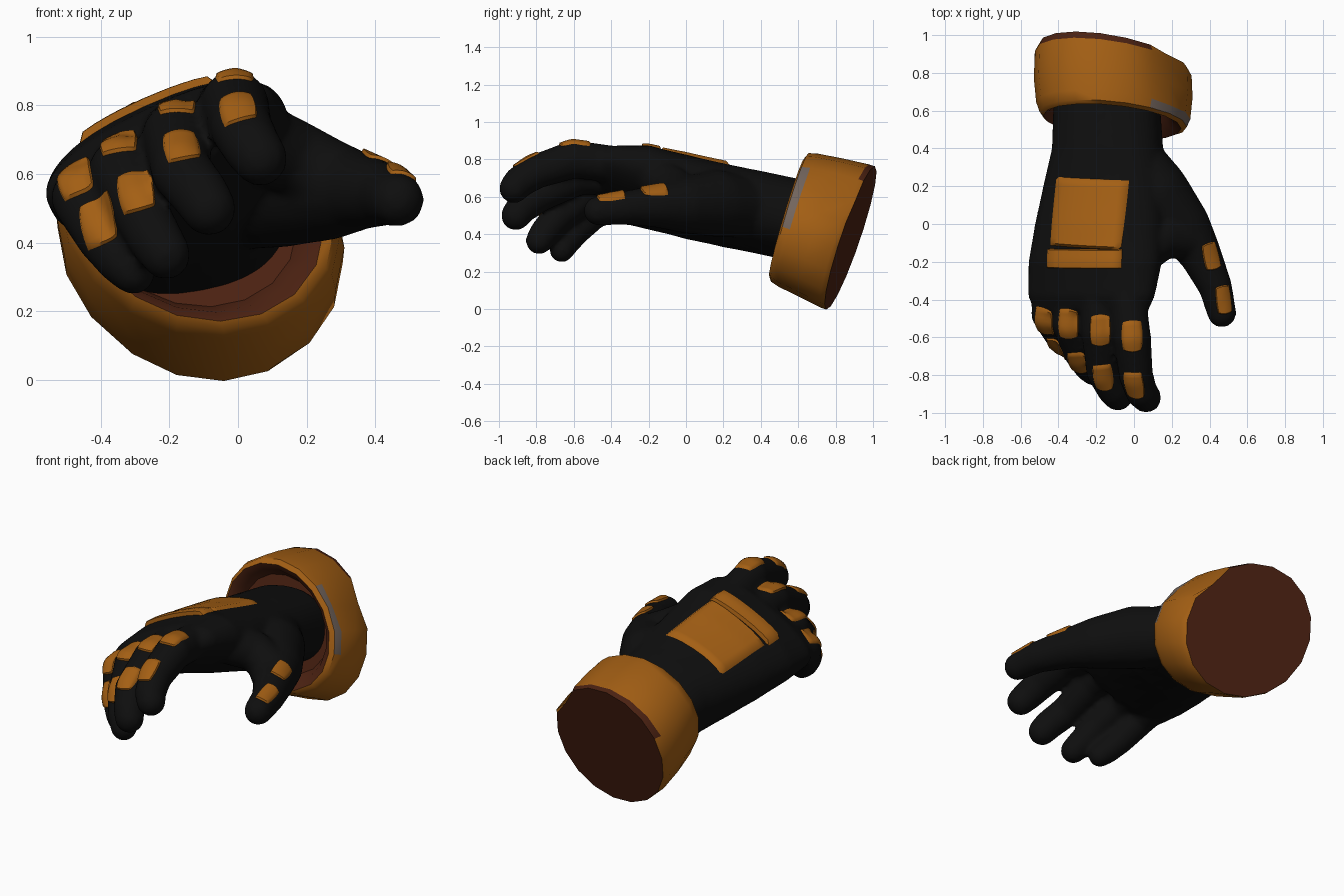
import bpy, bmesh, math
from mathutils import Vector, Matrix
from mathutils.bvhtree import BVHTree

if "Cube" in bpy.data.objects:
    bpy.data.objects.remove(bpy.data.objects["Cube"])


def material(name, r, g, b):
    m = bpy.data.materials.new(name)
    m.diffuse_color = (r, g, b, 1)
    m.use_nodes = True
    m.node_tree.nodes["Principled BSDF"].inputs["Base Color"].default_value = m.diffuse_color
    return m


BLACK = material("black_fabric", 0.0045, 0.0045, 0.0045)
ORANGE = material("burnt_orange", 0.37, 0.115, 0.007)
BROWN = material("dark_brown", 0.072, 0.016, 0.006)
GREY = material("worn_grey", 0.17, 0.13, 0.11)


def make_object(name, bm, mats):
    bmesh.ops.recalc_face_normals(bm, faces=bm.faces)
    me = bpy.data.meshes.new(name)
    bm.to_mesh(me)
    bm.free()
    for m in mats:
        me.materials.append(m)
    ob = bpy.data.objects.new(name, me)
    bpy.context.collection.objects.link(ob)
    return ob


def smooth(ob, angle):
    bpy.ops.object.select_all(action='DESELECT')
    ob.select_set(True)
    bpy.context.view_layer.objects.active = ob
    bpy.ops.object.shade_smooth_by_angle(angle=math.radians(angle))


def loft(bm, rings):
    """Skin closed rings of points and cap both ends; returns the bands of faces."""
    loops = [[bm.verts.new(p) for p in ring] for ring in rings]
    n = len(loops[0])
    bands = [[bm.faces.new((a[i], a[(i + 1) % n], b[(i + 1) % n], b[i])) for i in range(n)]
             for a, b in zip(loops, loops[1:])]
    caps = [bm.faces.new(loops[0]), bm.faces.new(loops[-1])]
    return bands, caps


# ---- hand: forearm and palm loft, plus digits, fused into one skin ----
def section(y, x, z, tilt, a, b, n=32):
    t, pts = math.radians(tilt), []
    for i in range(n):
        c, s = math.cos(2 * math.pi * i / n), math.sin(2 * math.pi * i / n)
        u = a * math.copysign(abs(c) ** 0.85, c)
        v = b * math.copysign(abs(s) ** 0.85, s)
        pts.append((x + u * math.cos(t) - v * math.sin(t), y,
                    z + u * math.sin(t) + v * math.cos(t)))
    return pts


def digit(bm, pts):
    """Dense chain of balls along (x, y, z, radius) points."""
    for p, q in zip(pts, pts[1:]):
        p, q = Vector(p), Vector(q)
        for k in range(9):
            w = p.lerp(q, k / 8)
            bmesh.ops.create_uvsphere(bm, u_segments=16, v_segments=10, radius=w[3],
                                      matrix=Matrix.Translation(w.xyz))


bm = bmesh.new()
loft(bm, [section(*s) for s in (
    (0.68, -0.145, 0.455, 10, 0.28, 0.22),
    (0.40, -0.14, 0.515, 12, 0.295, 0.215),
    (0.20, -0.155, 0.555, 16, 0.33, 0.205),
    (0.00, -0.18, 0.60, 20, 0.355, 0.19),
    (-0.20, -0.205, 0.65, 24, 0.375, 0.165),
    (-0.38, -0.225, 0.67, 26, 0.365, 0.125),
    (-0.46, -0.225, 0.67, 26, 0.33, 0.09))])
DIGITS = (
    # index, middle, ring, little finger, thumb, thumb web
    ((-.04, -.36, .77, .10), (-.01, -.60, .80, .102), (.01, -.80, .735, .092), (.04, -.89, .68, .086), (.065, -.92, .645, .08)),
    ((-.19, -.38, .71, .10), (-.18, -.57, .71, .10), (-.165, -.78, .61, .09), (-.11, -.88, .54, .085), (-.085, -.91, .50, .08)),
    ((-.33, -.36, .62, .095), (-.34, -.53, .61, .095), (-.29, -.68, .50, .085), (-.24, -.755, .41, .08), (-.21, -.785, .365, .073)),
    ((-.45, -.34, .55, .09), (-.455, -.48, .53, .09), (-.395, -.59, .42, .08), (-.34, -.645, .35, .073), (-.305, -.665, .315, .066)),
    ((.03, .28, .55, .17), (.12, .16, .565, .18), (.25, .0, .555, .15), (.345, -.15, .55, .115), (.43, -.33, .54, .09), (.465, -.47, .525, .078)),
    ((.04, -.15, .70, .12), (.16, -.07, .65, .11), (.27, -.08, .59, .11)),
)
for d in DIGITS:
    digit(bm, d)
skin = make_object("hand_form", bm, [BLACK])
mod = skin.modifiers.new("fuse", 'REMESH')
mod.mode = 'VOXEL'
mod.voxel_size = 0.015
mod = skin.modifiers.new("soften", 'SMOOTH')
mod.factor, mod.iterations = 0.5, 6
deps = bpy.context.evaluated_depsgraph_get()
mesh = bpy.data.meshes.new_from_object(skin.evaluated_get(deps))
hand = bpy.data.objects.new("gloved_hand", mesh)
bpy.context.collection.objects.link(hand)
bpy.data.objects.remove(skin)
mesh.materials.clear()
mesh.materials.append(BLACK)
mesh.polygons.foreach_set("use_smooth", [True] * len(mesh.polygons))
tree = BVHTree.FromPolygons([v.co for v in mesh.vertices], [p.vertices for p in mesh.polygons])


# ---- armour pads draped over the skin ----
def pad(name, centre, normal, along, half_w, half_l, thick, corner, res=8):
    c, n = Vector(centre), Vector(normal).normalized()
    v = (Vector(along) - n * n.dot(Vector(along))).normalized()
    u = v.cross(n)
    bm = bmesh.new()
    steps = [-1, -0.9] + [-0.9 + 1.8 * k / res for k in range(1, res)] + [0.9, 1]
    rows = []
    for t in steps:
        row = []
        for s in steps:
            p = c + u * half_w * s * (1 - corner * t * t) + v * half_l * t * (1 - corner * s * s)
            hit = tree.ray_cast(p + n * 0.12, -n, 0.3)[0] or p - n * 0.03
            edge = max(abs(s), abs(t)) == 1
            row.append(bm.verts.new(hit + n * (-0.006 if edge else thick)))
        rows.append(row)
    for a, b in zip(rows, rows[1:]):
        for i in range(len(a) - 1):
            bm.faces.new((a[i], a[i + 1], b[i + 1], b[i]))
    ob = make_object(name, bm, [ORANGE])
    if ob.data.polygons[len(ob.data.polygons) // 2].normal.dot(n) < 0:
        ob.data.flip_normals()
    smooth(ob, 50)


BACK = (-0.3, -0.08, 0.95)
pad("back_plate", (-.25, .055, .78), BACK, (0.05, 1, 0), .21, .185, .018, 0.01, 12)
pad("knuckle_bar", (-.27, -.185, .80), BACK, (0, 1, 0), .22, .052, .022, 0.01, 10)
FINGER_PADS = {
    "index": (((-.01, -.60, .90), (0, -.3, .95)), ((0, -.85, .79), (0, -.7, .7))),
    "middle": (((-.18, -.57, .81), (-.1, -.4, .9)), ((-.165, -.82, .69), (-.05, -.75, .65))),
    "ring": (((-.35, -.535, .70), (-.2, -.5, .8)), ((-.30, -.75, .56), (-.1, -.85, .5))),
    "little": (((-.48, -.53, .60), (-.35, -.65, .6)), ((-.41, -.67, .47), (-.12, -.88, .45))),
}
for finger, (upper, lower) in FINGER_PADS.items():
    pad(finger + "_upper_pad", *upper, (0.02, -1, -0.4), .058, .085, .010, 0.14)
    pad(finger + "_lower_pad", *lower, (0.15, -1, -0.8), .055, .08, .010, 0.14)
pad("thumb_upper_pad", (.41, -.17, .64), (.35, -.1, .9), (.25, -1, 0), .05, .075, .010, 0.12)
pad("thumb_lower_pad", (.475, -.40, .60), (.25, -.1, .95), (.15, -1, 0), .045, .08, .010, 0.12)


# ---- cuff: tilted rings from inner floor, over the lip, to the back ----
def cuff_ring(centre, hx, side_y, side_z, up_y, up_z, dent, n=18):
    pts = []
    for i in range(n):
        a = 2 * math.pi * i / n
        k = 1 - dent * (i == 2)
        c, s = k * math.cos(a), k * math.sin(a)
        pts.append(Vector(centre) + Vector((hx * c, side_y * c + up_y * s, side_z * c + up_z * s)))
    return pts


bm = bmesh.new()
bands, caps = loft(bm, [cuff_ring(*r) for r in (
    ((-.13, .64, .465), .30, -.03, -.03, .07, .25, 0),
    ((-.12, .565, .485), .33, -.03, -.04, .08, .285, 0),
    ((-.115, .54, .49), .365, -.035, -.05, .09, .315, 0),
    ((-.11, .555, .49), .39, -.04, -.05, .095, .34, 0),
    ((-.11, .60, .475), .408, -.045, -.05, .10, .352, .04),
    ((-.11, .72, .435), .42, -.05, -.05, .105, .368, .10),
    ((-.11, .85, .39), .415, -.065, -.05, .12, .38, .12),
    ((-.11, .88, .38), .395, -.07, -.05, .12, .38, .08))])
for face in bm.faces:
    face.material_index = 0
for face in bands[0] + bands[1] + caps:
    face.material_index = 1
# worn edges: brown along the upper back rim, grey on the right of the lip
for i, face in enumerate(bands[6]):
    face.material_index = 1 if 3 <= i <= 7 else 0
for i, face in enumerate(bands[3]):
    face.material_index = 2 if i in (0, 1, 2) else 0
cuff = make_object("cuff", bm, [ORANGE, BROWN, GREY])
smooth(cuff, 45)
